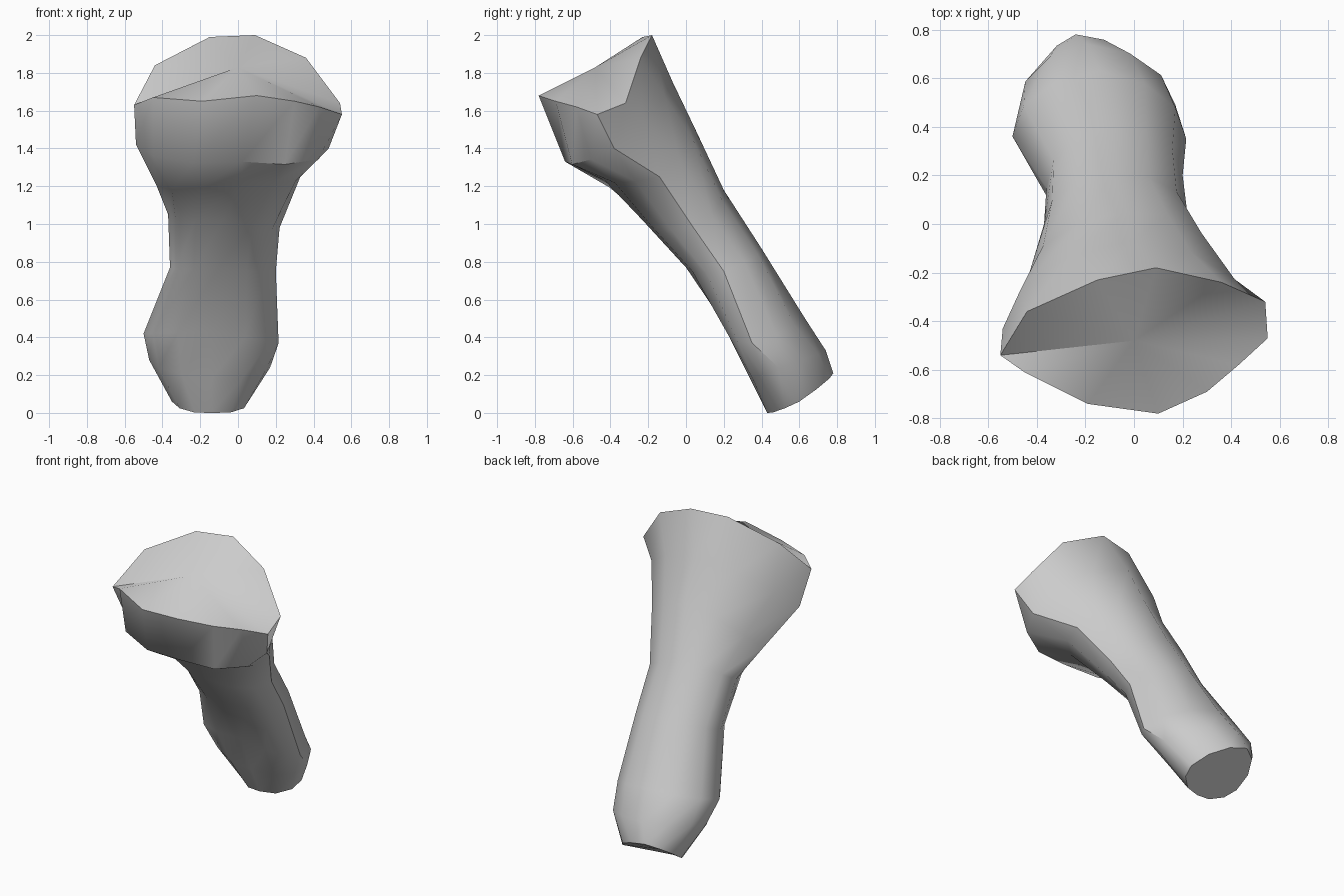
import bpy, bmesh
from math import cos, sin, pi
from mathutils import Vector

if "Cube" in bpy.data.objects:
    bpy.data.objects.remove(bpy.data.objects["Cube"])

N = 12

# Cross-sections from the foot up: left, right, front, back points,
# then squareness of the front half and of the back half
SECTIONS = [
    ((-.35, .55, .06), (.05, .60, .06), (-.14, .43, .00), (-.24, .78, .21), 1.1, 1.05),
    ((-.47, .46, .28), (.17, .49, .24), (-.14, .34, .18), (-.19, .74, .33), 1.0, 0.95),
    ((-.50, .36, .42), (.215, .35, .37), (-.14, .23, .43), (-.14, .63, .50), 1.0, 0.95),
    ((-.36, .15, .77), (.20, .20, .75), (-.10, .00, .77), (-.10, .40, .87), 1.0, 0.95),
    ((-.37, .00, 1.05), (.22, .04, .98), (-.08, -.23, 1.02), (-.09, .20, 1.18), 1.0, 1.0),
    ((-.43, -.20, 1.20), (.33, -.14, 1.25), (.02, -.43, 1.23), (-.03, .05, 1.50), 1.05, 1.08),
    ((-.54, -.43, 1.42), (.48, -.38, 1.40), (.02, -.64, 1.33), (-.01, -.07, 1.75), 1.08, 1.02),
]

# Irregular rim of the flared head, anticlockwise from the right
RIM = [(.55, -.47, 1.58), (.54, -.32, 1.64), (.36, -.24, 1.88), (.09, -.18, 2.0),
       (-.15, -.23, 1.99), (-.44, -.36, 1.84), (-.55, -.54, 1.63), (-.45, -.61, 1.67),
       (-.19, -.74, 1.65), (.10, -.78, 1.68), (.30, -.69, 1.65), (.43, -.58, 1.62)]


def section(left, right, front, back, front_power, back_power):
    """Rounded loop through four extreme points."""
    l, r, f, b = map(Vector, (left, right, front, back))
    c = (l + r + f + b) / 4
    loop = []
    for i in range(N):
        u, v = cos(2 * pi * i / N), sin(2 * pi * i / N)
        side = (r if u > 0 else l) - c
        depth = (b if v > 0 else f) - c
        power = back_power if v > 0 else front_power
        loop.append(c + side * abs(round(u, 6)) ** power + depth * abs(round(v, 6)) ** power)
    return loop


bm = bmesh.new()
rings = [[bm.verts.new(p) for p in loop] for loop in [section(*s) for s in SECTIONS] + [RIM]]

# Shaft and flared head walls
for low, high in zip(rings, rings[1:]):
    for i in range(N):
        j = (i + 1) % N
        bm.faces.new((low[i], low[j], high[j], high[i]))

# Flat foot and slightly domed top
bm.faces.new(rings[0][::-1])
crown = bm.verts.new((0, -.48, 1.83))
for i in range(N):
    bm.faces.new((rings[-1][i], rings[-1][(i + 1) % N], crown))
bmesh.ops.recalc_face_normals(bm, faces=bm.faces)

mesh = bpy.data.meshes.new("flared_shaft")
bm.to_mesh(mesh)
bm.free()
shaft = bpy.data.objects.new("flared_shaft", mesh)
bpy.context.collection.objects.link(shaft)
bpy.context.view_layer.objects.active = shaft
shaft.select_set(True)
bpy.ops.object.shade_smooth_by_angle(angle=0.75)
